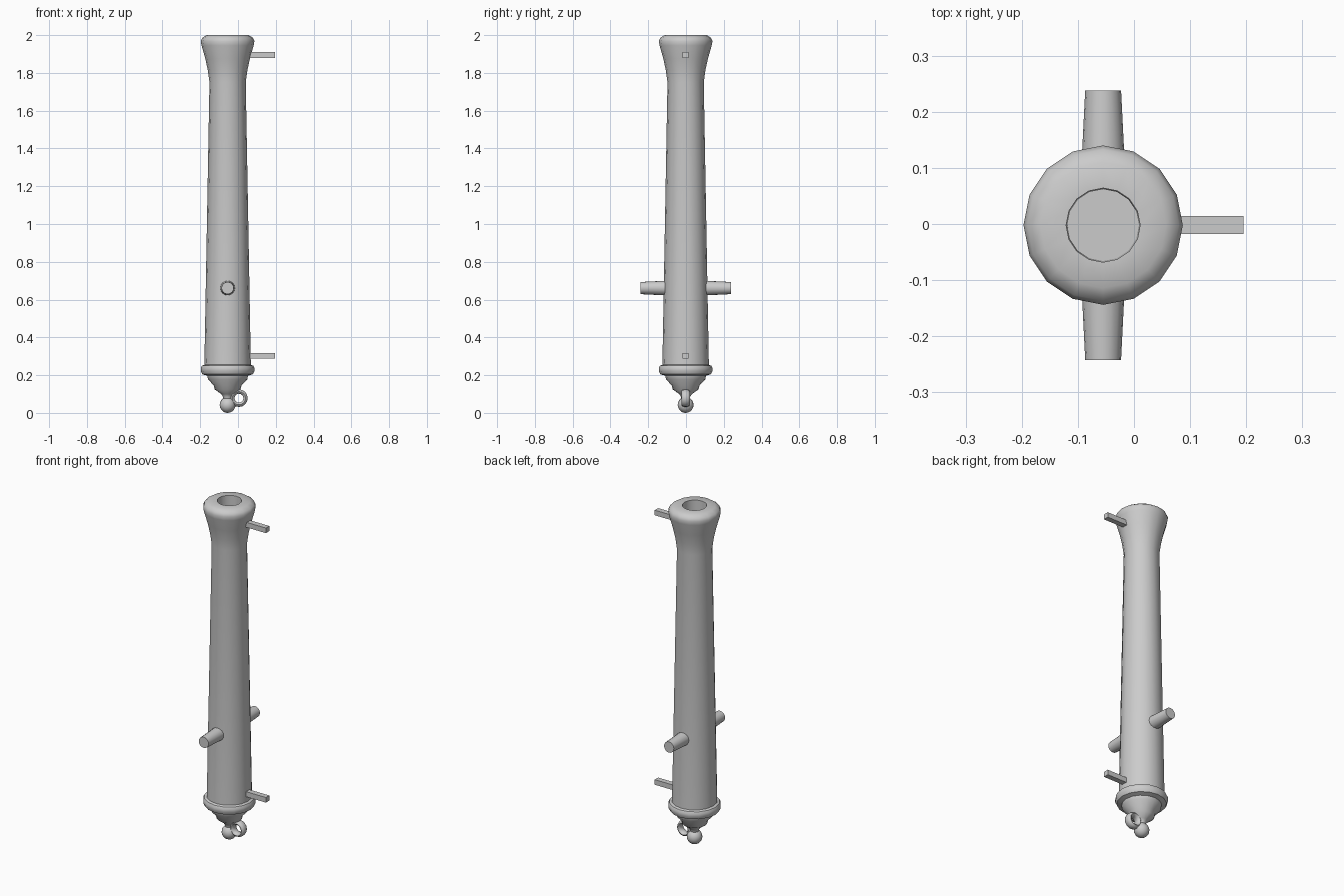
import bpy, bmesh, math
from mathutils import Matrix, Vector

cube = bpy.data.objects.get("Cube")
if cube:
    bpy.data.objects.remove(cube, do_unlink=True)

AXIS = Vector((-0.055, -0.002, 0))

metal = bpy.data.materials.new("grey metal")
metal.use_nodes = True
metal.diffuse_color = (0.6, 0.6, 0.6, 1)
metal.node_tree.nodes["Principled BSDF"].inputs["Base Color"].default_value = (0.6, 0.6, 0.6, 1)


def finish(name, bm, location, angle=40):
    """Turn a bmesh into a named, shaded object."""
    bmesh.ops.recalc_face_normals(bm, faces=bm.faces)
    mesh = bpy.data.meshes.new(name)
    bm.to_mesh(mesh)
    bm.free()
    mesh.materials.append(metal)
    obj = bpy.data.objects.new(name, mesh)
    bpy.context.collection.objects.link(obj)
    obj.location = location
    bpy.ops.object.select_all(action='DESELECT')
    obj.select_set(True)
    bpy.context.view_layer.objects.active = obj
    bpy.ops.object.shade_smooth_by_angle(angle=math.radians(angle))
    return obj


def lathe(name, profile, sides, location):
    """Revolve (radius, height) points around the vertical axis."""
    bm = bmesh.new()
    verts = [bm.verts.new((r, 0, z)) for r, z in profile]
    edges = [bm.edges.new(pair) for pair in zip(verts, verts[1:])]
    bmesh.ops.spin(bm, geom=verts + edges, axis=(0, 0, 1), cent=(0, 0, 0),
                   angle=math.tau, steps=sides, use_merge=True)
    bmesh.ops.remove_doubles(bm, verts=bm.verts, dist=0.0001)
    return finish(name, bm, location)


# Barrel with bore, flared muzzle, base ring and stepped breech
lathe("barrel", [
    (0, 0.3), (0.064, 0.3), (0.066, 2.0), (0.112, 2.0), (0.135, 1.985),
    (0.142, 1.968), (0.138, 1.945), (0.118, 1.875), (0.105, 1.815), (0.096, 1.75),
    (0.123, 0.255), (0.136, 0.25), (0.142, 0.238), (0.142, 0.222), (0.134, 0.205),
    (0.108, 0.197), (0.104, 0.178), (0.074, 0.146), (0.068, 0.124),
    (0.034, 0.1), (0.024, 0.085), (0.022, 0.06), (0, 0.06)], 16, AXIS)

# Knob at the breech end
bm = bmesh.new()
bmesh.ops.create_uvsphere(bm, u_segments=16, v_segments=10, radius=0.042)
finish("breech_knob", bm, AXIS + Vector((0, 0, 0.042)))

# Rope ring beside the knob
bm = bmesh.new()
ring = bmesh.ops.create_circle(bm, segments=10, radius=0.012,
                               matrix=Matrix.Translation((0.035, 0, 0))
                               @ Matrix.Diagonal((1, 1.9, 1, 1)))
bmesh.ops.spin(bm, geom=ring["verts"] + bm.edges[:], axis=(0, 1, 0), cent=(0, 0, 0),
               angle=math.tau, steps=16, use_merge=True)
finish("rope_ring", bm, (0.005, AXIS.y, 0.078))

# Tapered trunnions on both sides
for name, side in (("front_trunnion", -1), ("back_trunnion", 1)):
    bm = bmesh.new()
    bmesh.ops.create_cone(bm, cap_ends=True, segments=16, radius1=0.04, radius2=0.032,
                          depth=0.16,
                          matrix=Matrix.Rotation(-side * math.pi / 2, 4, 'X'))
    finish(name, bm, AXIS + Vector((0, side * 0.16, 0.661)))

# Square sighting lugs
for name, height in (("muzzle_lug", 1.895), ("breech_lug", 0.302)):
    bm = bmesh.new()
    bmesh.ops.create_cube(bm, size=1, matrix=Matrix.Diagonal((0.165, 0.032, 0.03, 1)))
    finish(name, bm, (0.1125, AXIS.y, height), 30)
